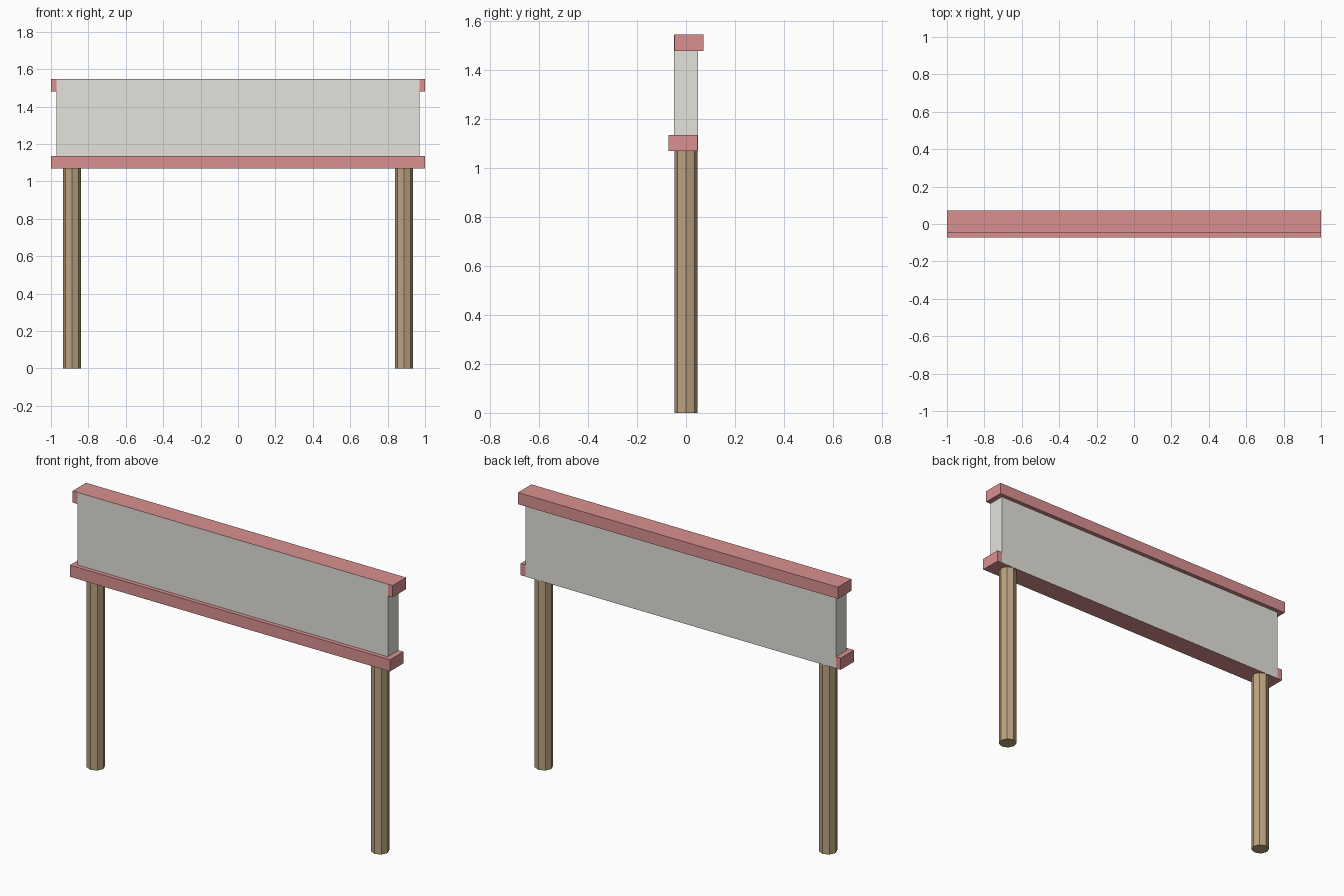
import bpy
import bmesh
from mathutils import Matrix

if "Cube" in bpy.data.objects:
    bpy.data.objects.remove(bpy.data.objects["Cube"])


def material(name, color):
    mat = bpy.data.materials.new(name)
    mat.diffuse_color = (*color, 1)
    mat.use_nodes = True
    mat.node_tree.nodes["Principled BSDF"].inputs["Base Color"].default_value = mat.diffuse_color
    return mat


def add_object(name, bm, mat):
    mesh = bpy.data.meshes.new(name)
    bm.to_mesh(mesh)
    bm.free()
    mesh.materials.append(mat)
    obj = bpy.data.objects.new(name, mesh)
    bpy.context.collection.objects.link(obj)
    return obj


def box(name, x, y, z, mat):
    """Box from (min, max) extents on each axis."""
    size = [b - a for a, b in (x, y, z)]
    centre = [(a + b) / 2 for a, b in (x, y, z)]
    bm = bmesh.new()
    bmesh.ops.create_cube(bm, size=1, matrix=Matrix.Translation(centre) @ Matrix.Diagonal((*size, 1)))
    return add_object(name, bm, mat)


red = material("red_paint", (0.70, 0.28, 0.28))
wood = material("wood", (0.50, 0.37, 0.22))
pale = material("pale_board", (0.78, 0.76, 0.71))

POST_R = 0.048
RAIL_BOTTOM, RAIL_H, TOP = 1.07, 0.066, 1.546

# Eight-sided posts
for side, label in ((-1, "left"), (1, "right")):
    bm = bmesh.new()
    bmesh.ops.create_cone(bm, cap_ends=True, segments=8, radius1=POST_R, radius2=POST_R,
                          depth=RAIL_BOTTOM,
                          matrix=Matrix.Translation((side * 0.888, 0, RAIL_BOTTOM / 2)))
    add_object(label + "_post", bm, wood)

# Rails: the lower one juts to the front, the upper one to the back
box("lower_rail", (-1, 1), (-0.072, 0.048), (RAIL_BOTTOM, RAIL_BOTTOM + RAIL_H), red)
box("upper_rail", (-1, 1), (-0.048, 0.072), (TOP - RAIL_H, TOP), red)

# Panel runs the full height behind the lower rail and in front of the upper one
box("panel", (-0.97, 0.97), (-0.0485, 0.0485), (RAIL_BOTTOM + 0.001, TOP - 0.001), pale)
